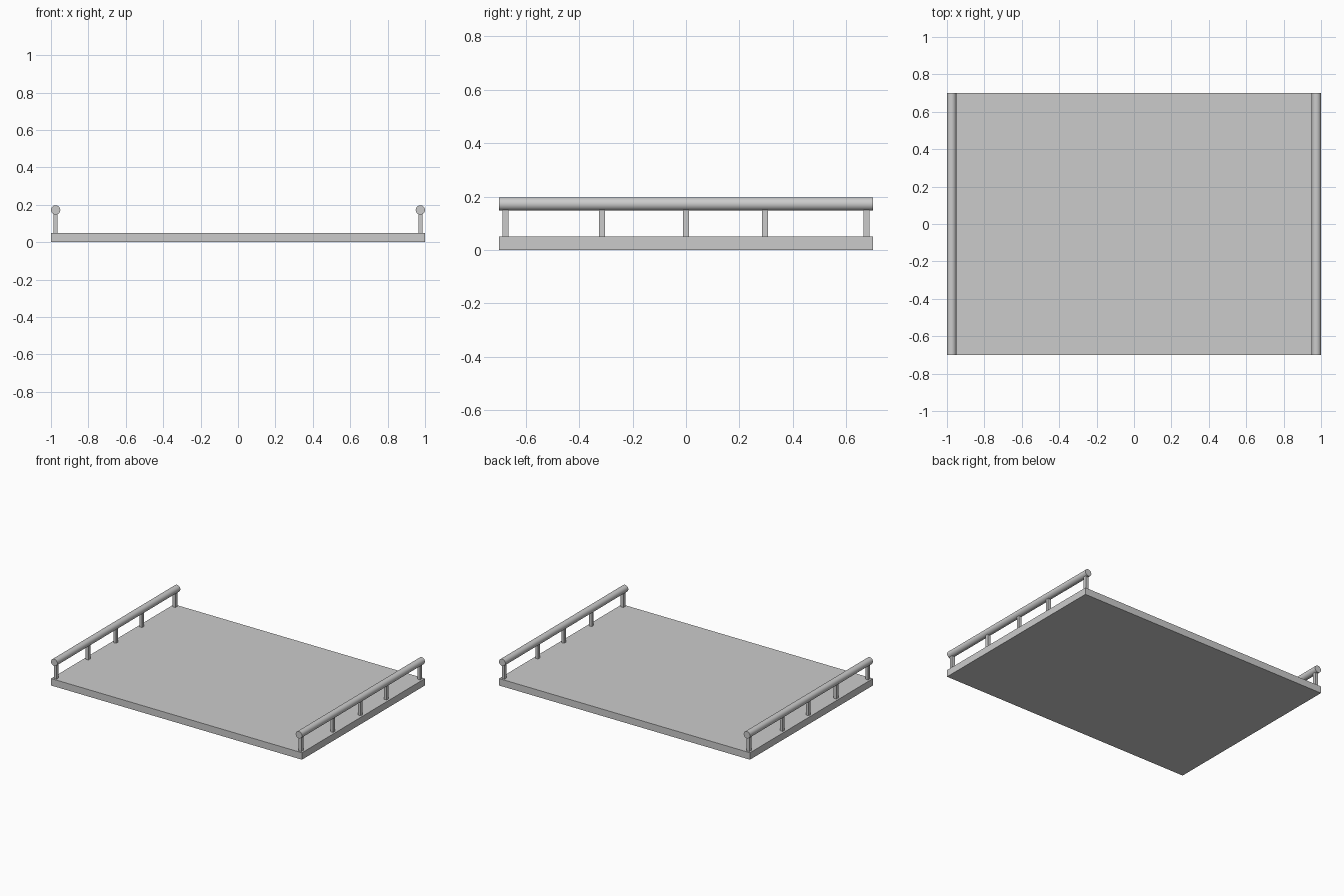
import bpy
import math

if "Cube" in bpy.data.objects:
    bpy.data.objects.remove(bpy.data.objects["Cube"])

HALF_X, HALF_Y = 1.0, 0.7
BASE_H = 0.05
RAIL_R, RAIL_Z = 0.025, 0.172
RAIL_X = HALF_X - RAIL_R
POST_W = 0.022
POST_YS = (-0.676, -0.315, 0.0, 0.296, 0.676)


def box(name, size, center):
    bpy.ops.mesh.primitive_cube_add(size=1, location=center)
    ob = bpy.context.object
    ob.name = name
    ob.scale = size
    bpy.ops.object.transform_apply(location=False, rotation=False, scale=True)
    return ob


# Flat tray base
box("tray_base", (2 * HALF_X, 2 * HALF_Y, BASE_H), (0, 0, BASE_H / 2))

for side, sx in (("left", -1), ("right", 1)):
    x = sx * RAIL_X

    # Round handle rail along the side
    bpy.ops.mesh.primitive_cylinder_add(
        vertices=32, radius=RAIL_R, depth=2 * HALF_Y,
        location=(x, 0, RAIL_Z), rotation=(math.pi / 2, 0, 0))
    rail = bpy.context.object
    rail.name = f"{side}_rail"
    bpy.ops.object.shade_smooth_by_angle(angle=math.radians(30))

    # Square posts from the base up into the rail
    z0, z1 = BASE_H, RAIL_Z - RAIL_R * 0.8
    for i, y in enumerate(POST_YS, 1):
        box(f"{side}_post_{i}", (POST_W, POST_W, z1 - z0), (x, y, (z0 + z1) / 2))
